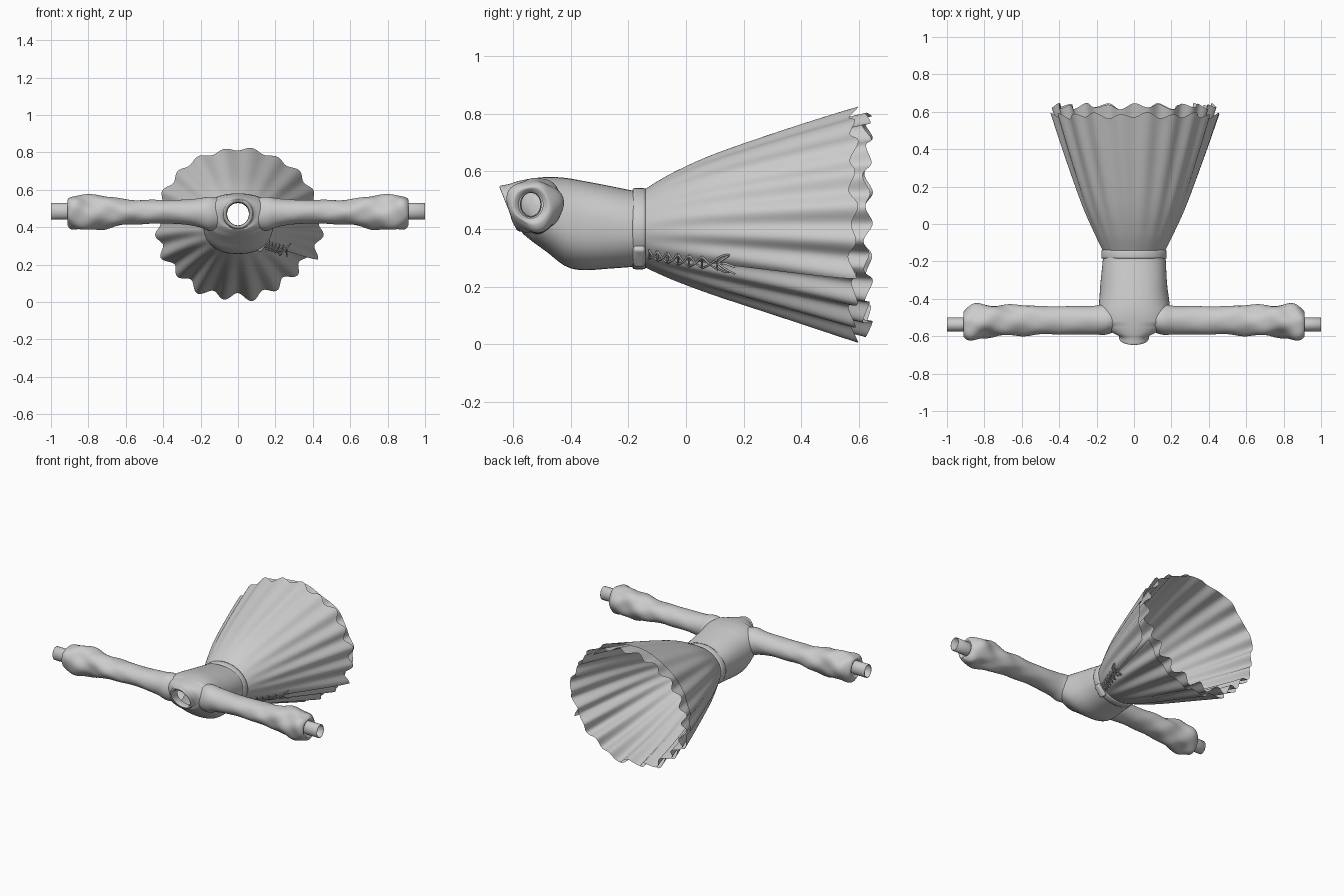
import bpy, bmesh, math
from math import sin, cos, pi, exp, radians

if "Cube" in bpy.data.objects:
    bpy.data.objects.remove(bpy.data.objects["Cube"])


def spline(table, u):
    """Catmull-Rom through table rows; u runs from 0 to len-1."""
    n = len(table) - 1
    i = min(int(u), n - 1)
    f = u - i
    p0, p1, p2, p3 = (table[max(0, min(n, i + k))] for k in (-1, 0, 1, 2))
    return [0.5 * (2 * b + (c - a) * f + (2 * a - 5 * b + 4 * c - d) * f * f
                   + (3 * b - a - 3 * c + d) * f ** 3)
            for a, b, c, d in zip(p0, p1, p2, p3)]


def loft(name, rows, closed=True, loop=False):
    """Skin a list of equal-length point rows."""
    bm = bmesh.new()
    vs = [[bm.verts.new(p) for p in r] for r in rows]
    m, n = len(vs), len(vs[0])
    for i in range(m if loop else m - 1):
        for j in range(n if closed else n - 1):
            a, b = vs[i], vs[(i + 1) % m]
            bm.faces.new((a[j], a[(j + 1) % n], b[(j + 1) % n], b[j]))
    bmesh.ops.recalc_face_normals(bm, faces=bm.faces)
    me = bpy.data.meshes.new(name)
    bm.to_mesh(me)
    bm.free()
    me.polygons.foreach_set("use_smooth", [True] * len(me.polygons))
    ob = bpy.data.objects.new(name, me)
    bpy.context.collection.objects.link(ob)
    return ob


def cord(name, pts, r=0.0035):
    cu = bpy.data.curves.new(name, 'CURVE')
    cu.dimensions = '3D'
    cu.bevel_depth = r
    cu.bevel_resolution = 1
    sp = cu.splines.new('POLY')
    sp.points.add(len(pts) - 1)
    for q, p in zip(sp.points, pts):
        q.co = (*p, 1)
    ob = bpy.data.objects.new(name, cu)
    bpy.context.collection.objects.link(ob)


# Bodice with rolled collar: y, half width, low z, high z, collar tilt
BODICE = [(-.15, .162, .272, .53, 0), (-.19, .168, .268, .534, 0),
          (-.27, .174, .262, .55, 0), (-.36, .182, .257, .567, 0),
          (-.42, .188, .272, .577, 0), (-.48, .19, .318, .58, 0),
          (-.54, .17, .362, .574, 0), (-.575, .125, .385, .565, .1),
          (-.59, .086, .39, .555, .3), (-.61, .08, .392, .55, .4),
          (-.617, .072, .398, .543, .4), (-.61, .062, .408, .533, .4),
          (-.57, .058, .41, .53, .3)]
rows = []
for k in range(61):
    u = k / 60 * (len(BODICE) - 1)
    y, hx, lo, hi, tilt = spline(BODICE, u)
    ring = []
    for j in range(64):
        a = 2 * pi * j / 64
        e = 0.85 if u < 6 else 1.0
        c, s = cos(a), sin(a)
        c = math.copysign(abs(c) ** e, c)
        s = math.copysign(abs(s) ** e, s)
        w = 1 + (0.008 * sin(3 * a + 25 * y) if u < 6 else 0)
        x, z = hx * c * w, (lo + hi) / 2 + (hi - lo) / 2 * s
        ring.append((x, y - tilt * (z - .47), z))
    rows.append(ring)
loft("bodice", rows)

# Billowing sleeves: x, centre y, centre z, radius y, radius z
SLEEVE = [(.08, -.505, .47, .06, .08), (.15, -.51, .472, .082, .09),
          (.22, -.514, .478, .077, .074), (.34, -.515, .482, .075, .064),
          (.48, -.515, .482, .076, .063), (.6, -.515, .48, .08, .07),
          (.7, -.515, .48, .084, .083), (.8, -.52, .48, .088, .094),
          (.86, -.527, .48, .09, .096), (.895, -.533, .48, .08, .086),
          (.912, -.536, .482, .062, .064), (.9, -.538, .483, .042, .046)]
CUFF = [(.885, .036, .042), (.9, .038, .045), (.998, .038, .045),
        (1.0, .036, .043), (.998, .034, .041), (.9, .033, .04)]
for side, tag in ((1, "right"), (-1, "left")):
    rows = []
    for k in range(89):
        u = k / 88 * (len(SLEEVE) - 1)
        x, cy, cz, ry, rz = spline(SLEEVE, u)
        amp = .02 + .1 * max(0, min(1, (x - .4) / .4))
        if u > 9.5:
            amp *= max(0, 10.6 - u) / 1.1
        ring = []
        for j in range(48):
            a = 2 * pi * j / 48
            w = 1 + amp * (.55 * sin(2 * a + 24 * x) + .4 * sin(3 * a - 37 * x + 1)
                           + .25 * sin(5 * a + 30 * x))
            ring.append((side * x, cy + ry * w * cos(a), cz + rz * w * sin(a)))
        rows.append(ring)
    loft("sleeve_" + tag, rows)
    loft("cuff_" + tag,
         [[(side * x, -.538 + ry * cos(2 * pi * j / 32), .485 + rz * sin(2 * pi * j / 32))
           for j in range(32)] for x, ry, rz in CUFF])

# Skirt: y, half width, low z, high z
SKIRT = [(-.15, .163, .27, .533), (-.05, .212, .224, .593), (.1, .276, .17, .66),
         (.35, .362, .092, .745), (.58, .435, .02, .817)]
LINING = [(-.15, .158, .275, .528), (-.05, .205, .231, .586), (.1, .267, .179, .651),
          (.35, .35, .104, .733), (.63, .428, .038, .797)]


def skirt_point(table, v, s, lining=False, push=1.0):
    """v = 0..4 from waist to hem, s = 0..1 round from the laced slit."""
    y, hx, lo, hi = spline(table, v)
    t = v / 4
    a = radians(-40 + 14 * t) + 2 * pi * s
    f = -.08 * exp(-12 * (1 - s))
    f += -.08 * exp(-40 * s) if lining else .05 * exp(-12 * s)
    low = .5 - .5 * sin(a)
    fold = cos(20 * a + pi + .5 * sin(2 * a))
    fold2 = sin(9 * a + 1)
    r = (1 + f * t) * push + t ** 1.3 * (.022 + .03 * low) * (fold + .3 * fold2)
    y += t ** 6 * .012 * (fold * (-1 if lining else 1) + .5 * fold2)
    return (hx * r * cos(a), y, (lo + hi) / 2 + (hi - lo) / 2 * r * sin(a))


N, M = 280, 36
loft("overskirt", [[skirt_point(SKIRT, 4 * k / M, j / N) for j in range(N + 1)]
                   for k in range(M + 1)], closed=False)
loft("skirt_lining", [[skirt_point(LINING, 4 * k / M, j / N, True) for j in range(N)]
                      for k in range(M + 1)])

# Belt around the waist
BELT = [(-.186, 0), (-.184, .008), (-.175, .01), (-.15, .01), (-.141, .008), (-.139, 0)]
loft("belt", [[((.165 + d) * cos(2 * pi * j / 64), y, .401 + (.131 + d) * sin(2 * pi * j / 64))
               for j in range(64)] for y, d in BELT], loop=True)

# Belt buckle
bpy.ops.mesh.primitive_cube_add(size=1, location=(.135, -.162, .306),
                                rotation=(0, radians(40), 0))
buckle = bpy.context.object
buckle.name = "belt_buckle"
buckle.scale = (.03, .042, .085)
bpy.ops.object.transform_apply(location=False, rotation=False, scale=True)
bev = buckle.modifiers.new("round", 'BEVEL')
bev.width = .012
bev.segments = 4
bpy.ops.object.shade_smooth_by_angle()

# Criss-cross lacing over the slit
STEPS = 6


def eyelet(i, upper):
    v = .3 + 1.75 * i / STEPS
    off = .022 - .004 * i / STEPS
    return skirt_point(SKIRT, v, off if upper else 1 - off, push=1.02)


def over_slit(p, q):
    mid = [(a + b) / 2 for a, b in zip(p, q)]
    return [p, (mid[0] + .006, mid[1], mid[2] - .006), q]


for i in range(STEPS):
    cord("lace_up", over_slit(eyelet(i, False), eyelet(i + 1, True)))
    cord("lace_down", over_slit(eyelet(i, True), eyelet(i + 1, False)))
    cord("lace_bar", over_slit(eyelet(i, True), eyelet(i, False)))

# Bow at the end of the lacing
bx, by, bz = skirt_point(SKIRT, 2.05, .005, push=1.03)
for sgn in (1, -1):
    loop = [(bx + sgn * .028 * sin(q * pi / 12), by + .05 * sin(q * pi / 12) ** 2 * .7
             + .012 * sgn * sin(q * pi / 6), bz + sgn * .03 * sin(q * pi / 12))
            for q in range(13)]
    cord("bow_loop", loop)
    cord("bow_tail", [(bx, by, bz), (bx + .008, by + .03, bz - .012 + .01 * sgn),
                      (bx + .01, by + .06, bz - .025 + .012 * sgn)])
